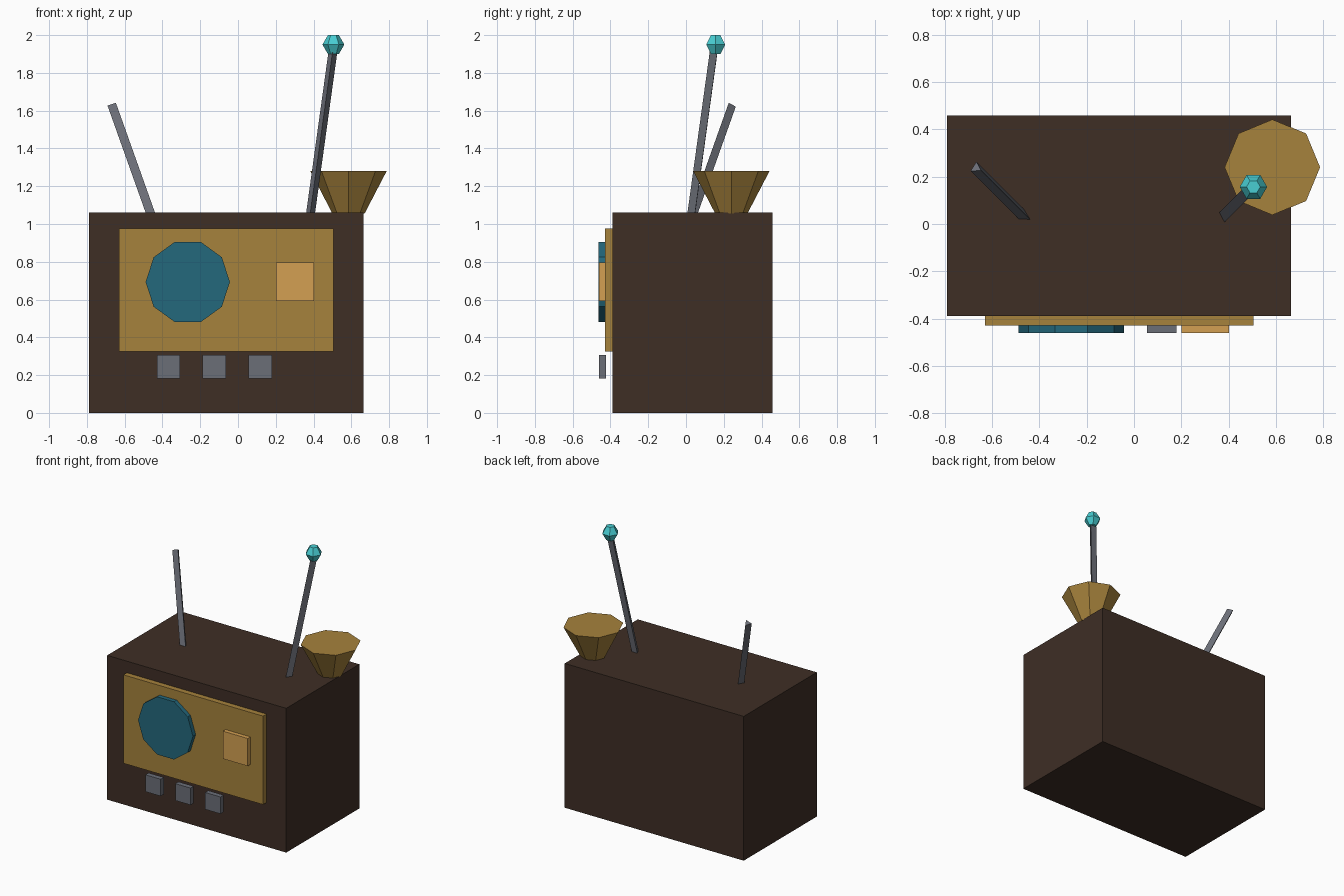
import bpy, math
from mathutils import Vector, Matrix

if "Cube" in bpy.data.objects:
    bpy.data.objects.remove(bpy.data.objects["Cube"])


def material(name, rgb):
    def lin(c):
        c /= 255
        return c / 12.92 if c < 0.04045 else ((c + 0.055) / 1.055) ** 2.4
    m = bpy.data.materials.new(name)
    m.diffuse_color = (*[lin(c) for c in rgb], 1)
    m.use_nodes = True
    m.node_tree.nodes["Principled BSDF"].inputs["Base Color"].default_value = m.diffuse_color
    return m


brown = material("dark brown", (62, 46, 37))
brass = material("brass", (166, 130, 60))
teal = material("teal", (36, 104, 124))
amber = material("amber", (212, 160, 82))
grey = material("grey", (107, 110, 119))
cyan = material("cyan", (72, 205, 210))


def add_mesh(name, verts, faces, mat):
    me = bpy.data.meshes.new(name)
    me.from_pydata(verts, [], faces)
    me.materials.append(mat)
    ob = bpy.data.objects.new(name, me)
    bpy.context.collection.objects.link(ob)
    return ob


def box(name, x, y, z, mat):
    verts = [(a, b, c) for c in z for b in y for a in x]
    faces = [(0, 2, 3, 1), (4, 5, 7, 6), (0, 1, 5, 4),
             (2, 6, 7, 3), (0, 4, 6, 2), (1, 3, 7, 5)]
    return add_mesh(name, verts, faces, mat)


def lathe(name, rings, n, mat, phase=0.0):
    """Closed n-sided solid from (radius, height) rings around local z."""
    verts = [(r * math.cos(phase + math.tau * i / n),
              r * math.sin(phase + math.tau * i / n), h)
             for r, h in rings for i in range(n)]
    faces = [tuple(reversed(range(n))),
             tuple(range(n * (len(rings) - 1), n * len(rings)))]
    for k in range(len(rings) - 1):
        for i in range(n):
            j = (i + 1) % n
            faces.append((k * n + i, k * n + j, (k + 1) * n + j, (k + 1) * n + i))
    return add_mesh(name, verts, faces, mat)


def antenna(name, base, tip, phase):
    """Three-sided rod from base to tip."""
    base, tip = Vector(base), Vector(tip)
    d = tip - base
    ob = lathe(name, [(0.027, -0.02), (0.027, d.length)], 3, grey, math.radians(phase))
    turn = Vector((0, 0, 1)).rotation_difference(d).to_matrix().to_4x4()
    ob.data.transform(Matrix.Translation(base) @ turn)


# Cabinet and front panel
box("cabinet", (-0.79, 0.665), (-0.39, 0.458), (0, 1.06), brown)
box("front_panel", (-0.63, 0.505), (-0.43, -0.39), (0.325, 0.975), brass)

# Ten-sided speaker facing the front
speaker = lathe("speaker", [(0.223, 0), (0.223, 0.032)], 10, teal)
speaker.data.transform(Matrix.Translation((-0.266, -0.43, 0.693))
                       @ Matrix.Rotation(math.pi / 2, 4, 'X'))

# Dial window and three buttons
box("dial", (0.2, 0.402), (-0.461, -0.43), (0.592, 0.795), amber)
for i in range(3):
    x = -0.43 + 0.243 * i
    box(f"button_{i + 1}", (x, x + 0.124), (-0.461, -0.424), (0.182, 0.306), grey)

# Eight-sided horn on the top
horn = lathe("horn", [(0.085, 1.055), (0.202, 1.28)], 8, brass)
horn.data.transform(Matrix.Translation((0.585, 0.24, 0)))

# Antennas and the faceted bead on the taller one
antenna("left_antenna", (-0.465, 0.035, 1.06), (-0.668, 0.238, 1.63), 90)
antenna("right_antenna", (0.384, 0.035, 1.06), (0.503, 0.154, 1.92), 28)
bead = lathe("antenna_bead", [(0.029, 1.9), (0.058, 1.95), (0.029, 2.0)], 6, cyan)
bead.data.transform(Matrix.Translation((0.505, 0.157, 0)))
